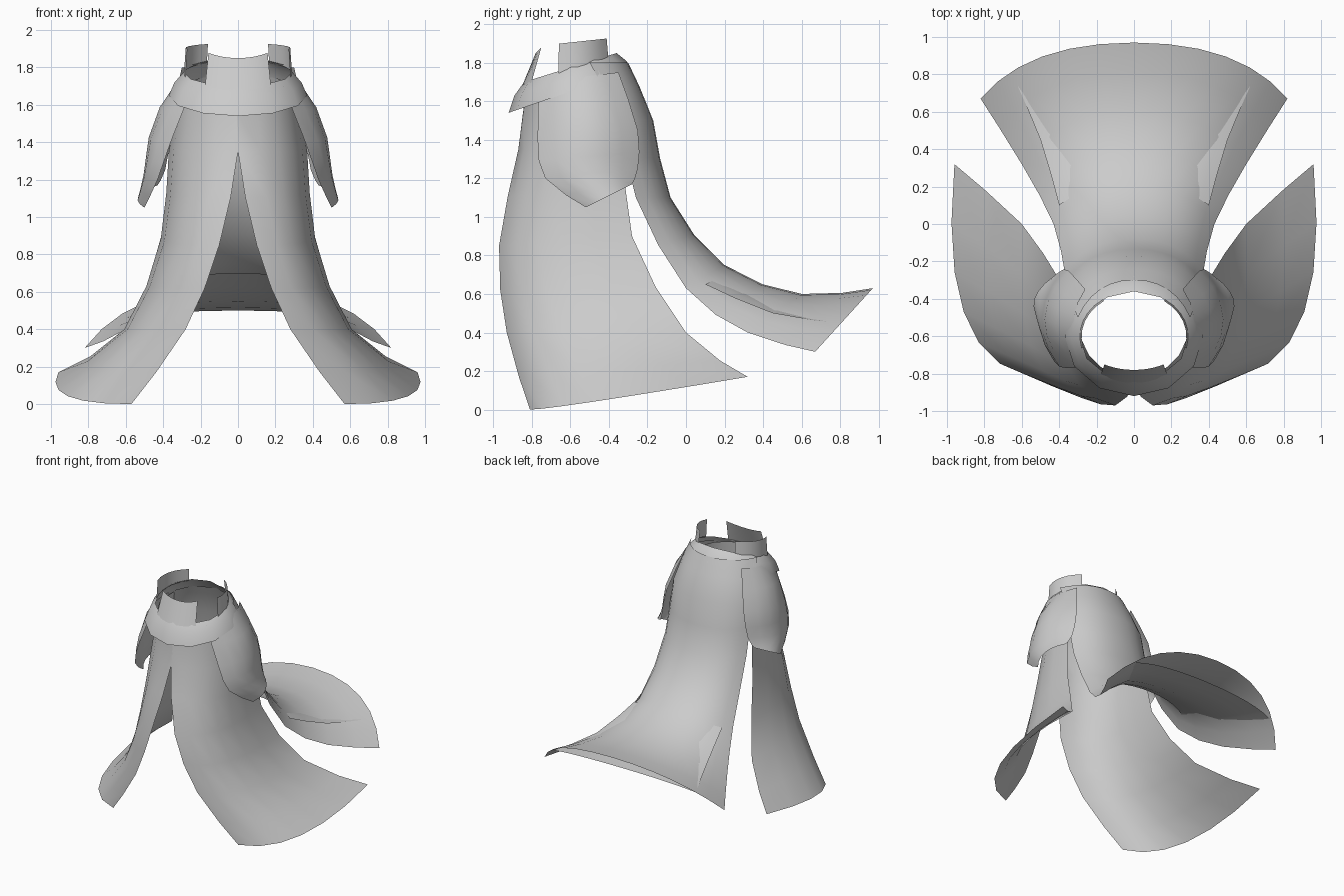
import bpy
import bmesh
from math import cos, sin, radians
from mathutils import Vector

default_cube = bpy.data.objects.get("Cube")
if default_cube:
    bpy.data.objects.remove(default_cube, do_unlink=True)

# One plain cloth colour for the whole garment
cloth = bpy.data.materials.new("grey_cloth")
cloth.use_nodes = True
cloth_colour = (.6, .6, .6, 1)
cloth.diffuse_color = cloth_colour
cloth.node_tree.nodes["Principled BSDF"].inputs["Base Color"].default_value = cloth_colour

INSIDE = Vector((0, -.5, 0))   # a point inside the robe, used to face cloth outwards
STEPS = 6                      # strips across each sheet of cloth


def smooth_path(points):
    """Pass a smooth curve through the points, adding one point halfway along each span."""
    points = [Vector(point) for point in points]
    path = [points[0]]
    for index in range(len(points) - 1):
        start, end = points[index], points[index + 1]
        before = points[max(index - 1, 0)]
        after = points[min(index + 2, len(points) - 1)]
        path += [(start + end) * .5 + (start + end - before - after) / 16, end]
    return path


def build_cloth(name, rows):
    """Join rows of points into a sheet facing outwards and mirror it to the other side."""
    mesh = bpy.data.meshes.new(name)
    bm = bmesh.new()
    lines = [[bm.verts.new(point) for point in row] for row in rows]
    for upper, lower in zip(lines, lines[1:]):
        for corners in zip(upper, lower, lower[1:], upper[1:]):
            bm.faces.new(corners)
    bm.normal_update()
    outward = sum(face.normal.dot(face.calc_center_median() - INSIDE) * face.calc_area()
                  for face in bm.faces)
    if outward < 0:
        bmesh.ops.reverse_faces(bm, faces=bm.faces[:])
    bm.to_mesh(mesh)
    bm.free()
    mesh.materials.append(cloth)

    sheet = bpy.data.objects.new(name, mesh)
    bpy.context.collection.objects.link(sheet)
    mirror = sheet.modifiers.new("other_side", "MIRROR")
    mirror.use_clip = True
    bpy.ops.object.select_all(action="DESELECT")
    sheet.select_set(True)
    bpy.context.view_layer.objects.active = sheet
    bpy.ops.object.shade_smooth_by_angle(angle=radians(40))


def drape(name, first_edge, last_edge, pull):
    """Hang cloth between two edges; each row bends towards the point given by pull."""
    rows = []
    for first, last in zip(smooth_path(first_edge), smooth_path(last_edge)):
        bend = Vector(pull(first, last))
        row = []
        for step in range(STEPS + 1):
            along = step / STEPS
            row.append(first.lerp(bend, along).lerp(bend.lerp(last, along), along))
        rows.append(row)
    build_cloth(name, rows)


def neck_arc(width, depth, front_height, back_height, begin=0, finish=180):
    """Half an oval round the neck, measured from the chest, sloping from front to back."""
    row = []
    for step in range(STEPS + 1):
        angle = radians(begin + (finish - begin) * step / STEPS)
        rise = (1 - cos(angle)) / 2
        height = front_height + (back_height - front_height) * rise
        row.append((width * sin(angle), -.6 - depth * cos(angle), height))
    return row


# Front skirt and chest, parted below the waist and flaring to the hem
drape("front_skirt",
      [(0, -.83, 1.7), (0, -.87, 1.35), (.1, -.97, .85), (.28, -.93, .4), (.57, -.81, 0)],
      [(.3, -.4, 1.7), (.37, -.32, 1.35), (.41, -.28, .9), (.6, 0, .4), (.96, .32, .17)],
      lambda front, back: (back.x * 1.1, front.y * .9 + back.y * .1, front.z))


# Back and trailing cape, flat along the spine and drooping at the sides
def cape_pull(spine, side):
    return side.x * .7, spine.y, spine.z


drape("back_cape",
      [(0, -.3, 1.8), (0, -.17, 1.5), (0, -.08, 1.1), (0, .2, .75), (0, .6, .6), (0, .97, .63)],
      [(.3, -.5, 1.8), (.36, -.35, 1.5), (.37, -.26, 1.1), (.43, 0, .63), (.6, .32, .4), (.82, .67, .3)],
      cape_pull)

# Lining hanging beneath the trailing part of the cape
drape("cape_lining",
      [(0, .2, .7), (0, .5, .55), (0, .85, .5)],
      [(.4, .1, .65), (.5, .45, .5), (.65, .8, .45)],
      cape_pull)

# Leaf-shaped shoulder flaps, bulging outwards below the shoulder
drape("shoulder_flap",
      [(.24, -.76, 1.7), (.36, -.77, 1.4), (.43, -.73, 1.2), (.5, -.52, 1.05)],
      [(.26, -.35, 1.75), (.35, -.25, 1.45), (.39, -.25, 1.25), (.43, -.28, 1.17)],
      lambda front, back: (min(.6, 2.1 - front.z), (front.y + back.y) / 2, (front.z + back.z) / 2))

# Neck band: a sloping ring, low at the chest and high at the nape
build_cloth("neck_band", [neck_arc(.29, .24, 1.7, 1.85),
                          neck_arc(.34, .29, 1.63, 1.81),
                          neck_arc(.37, .32, 1.54, 1.76)])

# Upright collar pieces rising from the band
build_cloth("front_collar", [neck_arc(.29, .18, 1.85, 2.2, finish=33),
                             neck_arc(.3, .25, 1.68, 1.85, finish=36)])
build_cloth("side_collar", [neck_arc(.28, .23, 1.88, 1.93, begin=75, finish=145),
                            neck_arc(.29, .24, 1.69, 1.84, begin=75, finish=145)])
